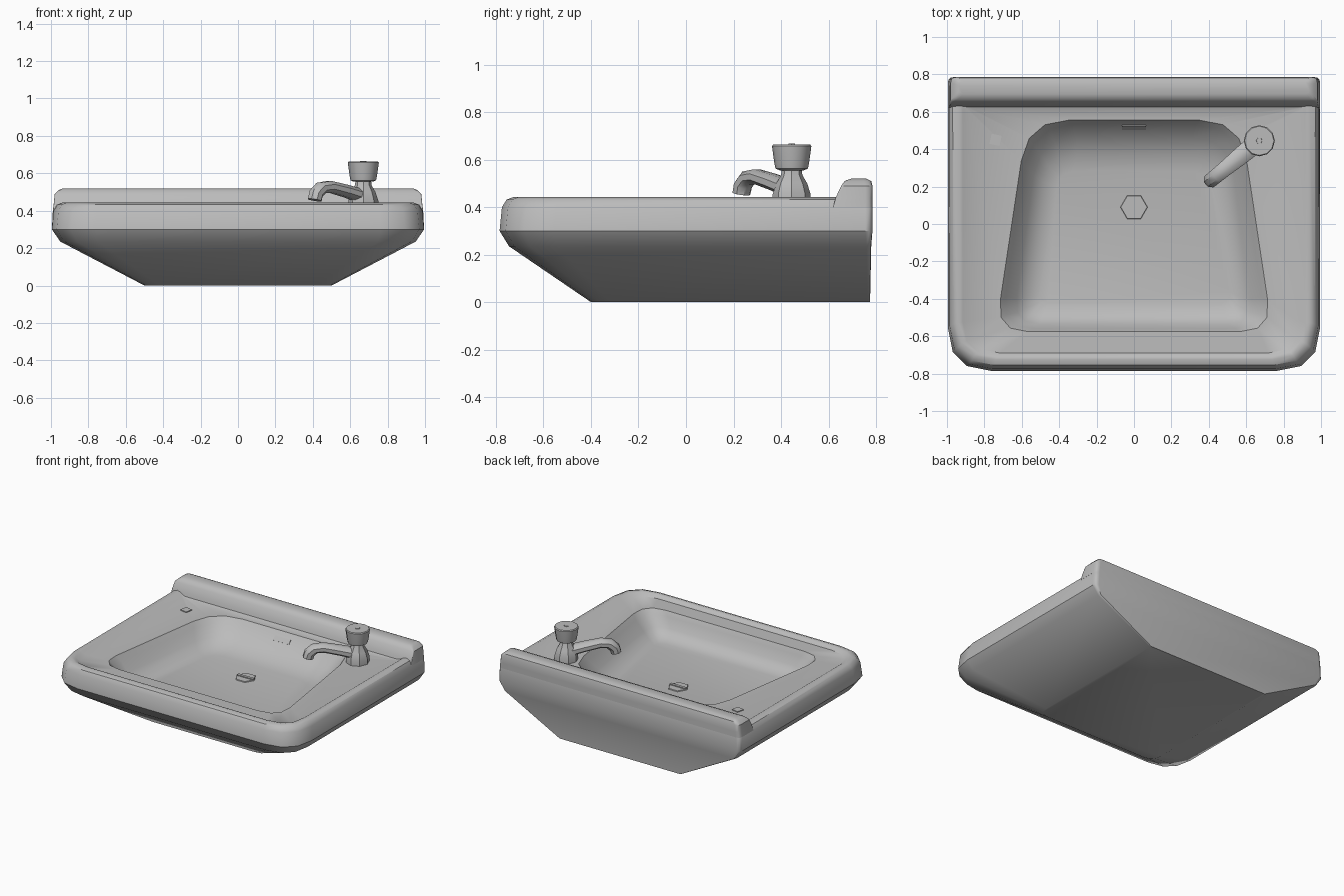
import bpy, math
from mathutils import Vector

if "Cube" in bpy.data.objects:
    bpy.data.objects.remove(bpy.data.objects["Cube"])

GREY = (0.5, 0.5, 0.5, 1)
ceramic = bpy.data.materials.new("grey ceramic")
ceramic.use_nodes = True
ceramic.diffuse_color = GREY
ceramic.node_tree.nodes["Principled BSDF"].inputs["Base Color"].default_value = GREY


def loft(name, rings, angle=35):
    """Skin a stack of equal-length rings and cap both ends."""
    n = len(rings[0])
    verts = [p for r in rings for p in r]
    faces = [list(range(n))[::-1], [len(verts) - n + i for i in range(n)]]
    for k in range(len(rings) - 1):
        for i in range(n):
            j = (i + 1) % n
            faces.append([k * n + i, k * n + j, (k + 1) * n + j, (k + 1) * n + i])
    mesh = bpy.data.meshes.new(name)
    mesh.from_pydata(verts, [], faces)
    mesh.materials.append(ceramic)
    obj = bpy.data.objects.new(name, mesh)
    bpy.context.collection.objects.link(obj)
    bpy.ops.object.select_all(action='DESELECT')
    obj.select_set(True)
    bpy.context.view_layer.objects.active = obj
    bpy.ops.object.shade_smooth_by_angle(angle=math.radians(angle))
    return obj


def outline(z, front_x, back_x, front_y, back_y, front_r, back_r, seg=3):
    """Counter-clockwise trapezoid with rounded corners."""
    corners = [Vector(c) for c in ((-front_x, front_y), (front_x, front_y),
                                   (back_x, back_y), (-back_x, back_y))]
    pts = []
    for i, c in enumerate(corners):
        r = front_r if i < 2 else back_r
        a = c + (corners[i - 1] - c).normalized() * r
        b = c + (corners[(i + 1) % 4] - c).normalized() * r
        for s in range(seg + 1):
            t = s / seg
            p = a * (1 - t) ** 2 + c * 2 * t * (1 - t) + b * t * t
            pts.append((p.x, p.y, z))
    return pts


def turned(name, center, profile, sides, angle=35):
    """Lathe a list of (radius, z) pairs about a vertical axis."""
    return loft(name, [[(center[0] + r * math.cos(math.tau * i / sides),
                         center[1] + r * math.sin(math.tau * i / sides), z)
                        for i in range(sides)] for r, z in profile], angle)


def box(name, center, size, tilt=0):
    x, y, z = (s / 2 for s in size)
    obj = loft(name, [[(-x, -y, h), (x, -y, h), (x, y, h), (-x, y, h)] for h in (-z, z)])
    obj.location = center
    obj.rotation_euler.x = tilt
    return obj


# Basin shell: underside, outer wall, raised rim, deck and bowl in one skin
loft("basin", [
    outline(0.00, 0.50, 0.50, -0.40, 0.775, 0.08, 0.01),
    outline(0.235, 0.95, 0.95, -0.745, 0.78, 0.2, 0.02),
    outline(0.30, 0.995, 0.995, -0.785, 0.785, 0.23, 0.03),
    outline(0.40, 0.985, 0.99, -0.775, 0.785, 0.23, 0.03),
    outline(0.432, 0.965, 0.97, -0.755, 0.78, 0.22, 0.03),
    outline(0.443, 0.94, 0.94, -0.725, 0.68, 0.2, 0.02),
    outline(0.438, 0.915, 0.915, -0.705, 0.65, 0.18, 0.02),
    outline(0.418, 0.885, 0.885, -0.69, 0.625, 0.17, 0.02),
    outline(0.415, 0.74, 0.57, -0.575, 0.555, 0.17, 0.22),
    outline(0.38, 0.71, 0.55, -0.56, 0.53, 0.17, 0.22),
    outline(0.31, 0.645, 0.51, -0.535, 0.46, 0.14, 0.2),
    outline(0.265, 0.59, 0.46, -0.49, 0.37, 0.1, 0.15),
    outline(0.25, 0.52, 0.40, -0.42, 0.28, 0.06, 0.08),
])

# Raised ledge along the back
loft("back_ledge", [
    outline(0.40, 0.99, 0.99, 0.62, 0.785, 0.005, 0.03),
    outline(0.44, 0.985, 0.985, 0.63, 0.785, 0.005, 0.03),
    outline(0.49, 0.98, 0.98, 0.654, 0.785, 0.01, 0.03),
    outline(0.51, 0.96, 0.96, 0.668, 0.78, 0.02, 0.03),
    outline(0.52, 0.935, 0.935, 0.695, 0.76, 0.02, 0.02),
])

# Drain with crossbar, overflow slot and spare tap hole cover
turned("drain_ring", (0, 0.09), [(0.075, 0.245), (0.07, 0.256)], 6)
box("drain_crossbar", (0, 0.09, 0.258), (0.13, 0.02, 0.01))
box("overflow_slot", (0, 0.517, 0.368), (0.13, 0.035, 0.008), math.radians(52))
cover = box("tap_hole_cover", (-0.74, 0.45, 0.418), (0.055, 0.055, 0.009))
cover.rotation_euler.z = math.radians(-12)

# Tap body and knob
tap = (0.67, 0.445)
turned("tap_body", tap, [(0.08, 0.41), (0.08, 0.455), (0.065, 0.50),
                         (0.045, 0.535), (0.04, 0.57)], 8)
turned("tap_knob", tap, [(0.05, 0.555), (0.068, 0.562), (0.073, 0.585),
                         (0.083, 0.657), (0.078, 0.663)], 12)
turned("knob_button", tap, [(0.018, 0.66), (0.016, 0.667)], 6)

# Spout: elliptical sections swept from the tap body out over the bowl
out = Vector((-0.27, -0.22, 0)).normalized()
side = Vector((-out.y, out.x, 0))
sections = []
for reach, z, half_w, half_h, lean in ((0.0, 0.475, 0.055, 0.04, 0), (0.12, 0.505, 0.052, 0.036, 0),
                                       (0.23, 0.528, 0.045, 0.034, 5), (0.29, 0.522, 0.043, 0.036, 35),
                                       (0.325, 0.492, 0.042, 0.038, 62), (0.335, 0.457, 0.04, 0.038, 78)):
    c = Vector((tap[0], tap[1], z)) + out * reach
    up = Vector((0, 0, math.cos(math.radians(lean)))) + out * math.sin(math.radians(lean))
    sections.append([c + side * half_w * math.cos(math.tau * (i + 0.5) / 8)
                     + up * half_h * math.sin(math.tau * (i + 0.5) / 8) for i in range(8)])
loft("tap_spout", sections, 40)
